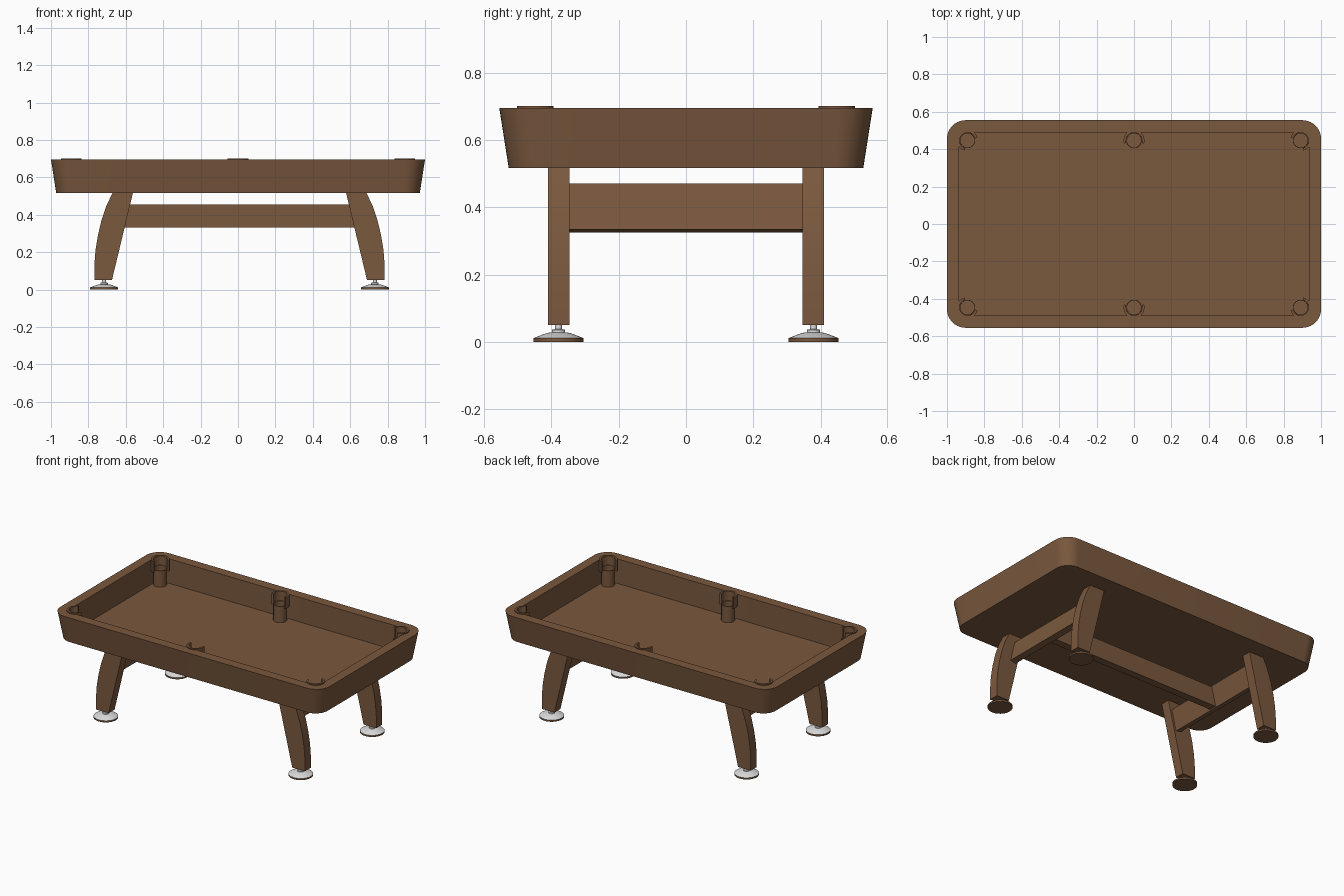
import bpy, bmesh, math
from mathutils import Matrix, Vector

cube = bpy.data.objects.get("Cube")
if cube:
    bpy.data.objects.remove(cube)


def material(name, rgb):
    m = bpy.data.materials.new(name)
    m.use_nodes = True
    m.diffuse_color = (*rgb, 1)
    m.node_tree.nodes["Principled BSDF"].inputs["Base Color"].default_value = (*rgb, 1)
    return m


WOOD = material("walnut brown", (0.195, 0.098, 0.048))
METAL = material("light metal", (0.72, 0.72, 0.72))


def finish(name, bm, mat, smooth=True):
    bmesh.ops.recalc_face_normals(bm, faces=bm.faces)
    mesh = bpy.data.meshes.new(name)
    bm.to_mesh(mesh)
    bm.free()
    obj = bpy.data.objects.new(name, mesh)
    bpy.context.collection.objects.link(obj)
    mesh.materials.append(mat)
    if smooth:
        bpy.ops.object.select_all(action="DESELECT")
        obj.select_set(True)
        bpy.context.view_layer.objects.active = obj
        bpy.ops.object.shade_smooth_by_angle(angle=math.radians(30))
    return obj


def loft(name, rings, mat, cap=True, closed=True, joined=False):
    """Skin equal-length rings of points; optionally cap or join the two ends."""
    bm = bmesh.new()
    loops = [[bm.verts.new(p) for p in ring] for ring in rings]
    pairs = list(zip(loops, loops[1:]))
    if joined:
        pairs.append((loops[-1], loops[0]))
    n = len(loops[0])
    for a, b in pairs:
        for i in range(n if closed else n - 1):
            j = (i + 1) % n
            bm.faces.new((a[i], a[j], b[j], b[i]))
    if cap:
        bm.faces.new(loops[0])
        bm.faces.new(loops[-1])
    return finish(name, bm, mat)


def rounded_rect(hx, hy, r, z, steps=10):
    pts = []
    for k, (sx, sy) in enumerate([(1, 1), (-1, 1), (-1, -1), (1, -1)]):
        for i in range(steps + 1):
            a = math.pi / 2 * (k + i / steps)
            pts.append((sx * (hx - r) + r * math.cos(a),
                        sy * (hy - r) + r * math.sin(a), z))
    return pts


def circle(x, y, r, z, n=32):
    return [(x + r * math.cos(math.tau * i / n),
             y + r * math.sin(math.tau * i / n), z) for i in range(n)]


def lathe(name, x, y, profile, mat):
    return loft(name, [circle(x, y, r, z) for r, z in profile], mat)


def box(name, size, matrix):
    bm = bmesh.new()
    bmesh.ops.create_cube(bm, size=1, matrix=matrix @ Matrix.Diagonal((*size, 1)))
    return finish(name, bm, WOOD, smooth=False)


# Tray body with flared sides, rim, inner walls and sunken bed
TOP, BASE, BED = 0.695, 0.517, 0.53
loft("table_body", [rounded_rect(0.972, 0.527, 0.09, BASE),
                    rounded_rect(1.0, 0.555, 0.1, TOP),
                    rounded_rect(0.935, 0.49, 0.05, TOP),
                    rounded_rect(0.935, 0.49, 0.05, BED)], WOOD)


# Pockets: an open cup with a C-shaped collar that opens toward the bed
def pocket(label, x, y, facing, gap):
    lathe(label + "_pocket_cup", x, y,
          [(0.042, BED), (0.042, 0.64), (0.038, 0.64), (0.038, BED + 0.01)], WOOD)
    steps, rings = 28, []
    for r, z in [(0.056, 0.625), (0.056, 0.702), (0.043, 0.702), (0.043, 0.625)]:
        angles = [facing + gap + (math.tau - 2 * gap) * i / steps for i in range(steps + 1)]
        rings.append([(x + r * math.cos(a), y + r * math.sin(a), z) for a in angles])
    sections = list(zip(*rings))
    loft(label + "_pocket_collar", sections, WOOD)


for sy, row in ((-1, "front"), (1, "back")):
    for sx, col in ((-1, "right"), (0, "middle"), (1, "left")):
        facing = math.atan2(-sy, -sx)
        pocket(f"{row}_{col}", sx * 0.891, sy * 0.447, facing, math.radians(62 if sx else 72))

# Curved legs, levelling feet and end rails, mirrored about the leg centre
MID = 0.008
outer = [(0.776, 0.05), (0.776, 0.13), (0.77, 0.21), (0.757, 0.29),
         (0.738, 0.37), (0.711, 0.45), (0.677, 0.52)]
inner = [(0.569, 0.52), (0.682, 0.05)]
TILT = math.atan2(0.113, 0.47)
foot = [(0.075, 0.011), (0.068, 0.014), (0.033, 0.027), (0.02, 0.028),
        (0.02, 0.036), (0.01, 0.038), (0.01, 0.052)]

for sx, col in ((-1, "right"), (1, "left")):
    for sy, row in ((-1, "front"), (1, "back")):
        loft(f"{row}_{col}_leg",
             [[(MID + sx * x, sy * y, z) for x, z in outer + inner]
              for y in (0.347, 0.41)], WOOD)
        fx, fy = MID + sx * 0.724, sy * 0.379
        lathe(f"{row}_{col}_foot_pad", fx, fy, [(0.075, 0), (0.075, 0.011)], WOOD)
        lathe(f"{row}_{col}_foot", fx, fy, foot, METAL)
    place = Matrix.Translation((MID + sx * 0.632, 0, 0.398)) @ Matrix.Rotation(-sx * TILT, 4, "Y")
    box(f"{col}_end_rail", (0.04, 0.7, 0.14), place)

# Long stretcher joining the end rails
box("centre_stretcher", (1.25, 0.05, 0.125), Matrix.Translation((MID, 0, 0.393)))
